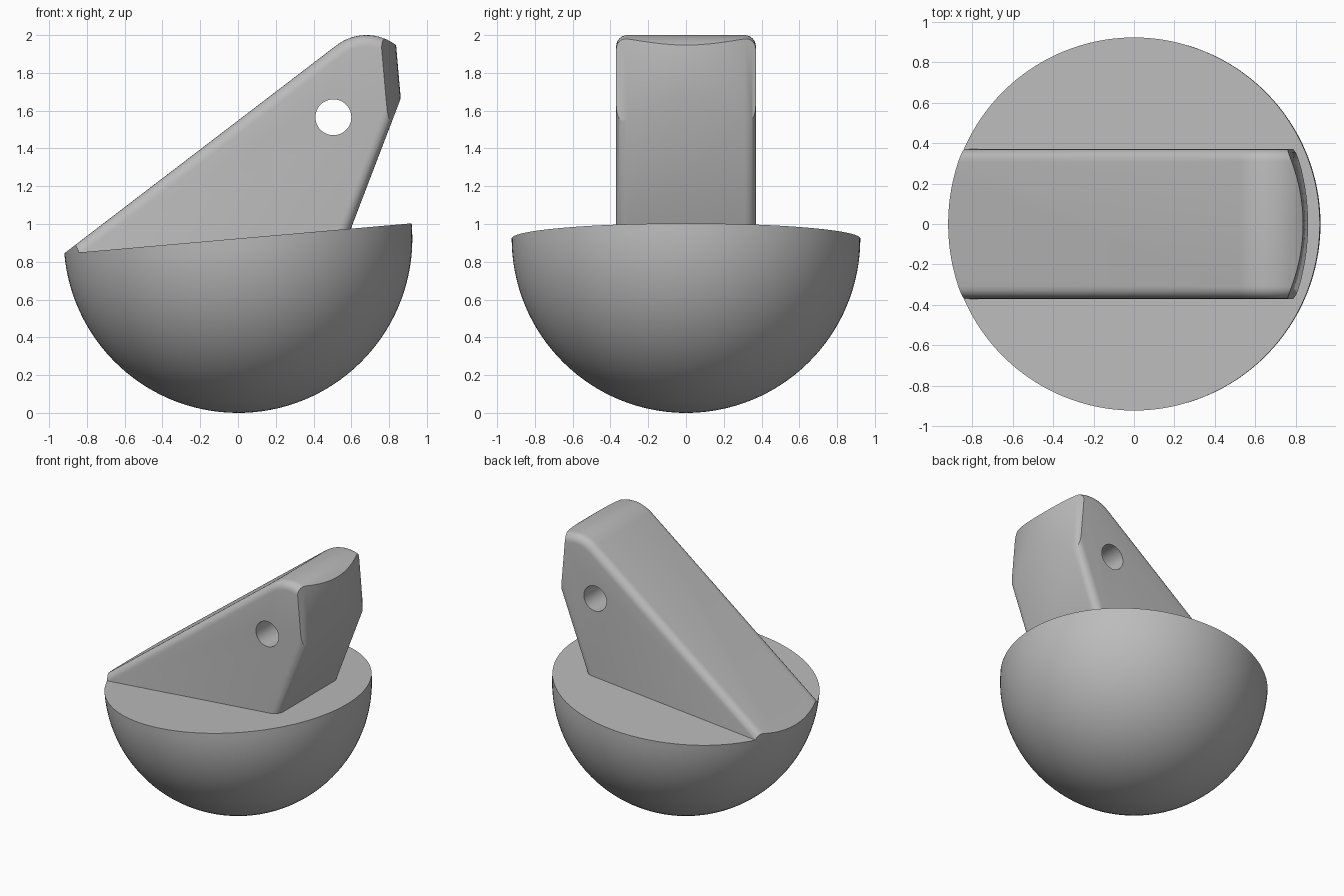
import bpy
import bmesh
from math import radians, sin, cos, pi
from mathutils import Matrix, Vector

R = 0.923          # bowl radius
TILT = Matrix.Translation((0, 0, R)) @ Matrix.Rotation(radians(-5), 4, 'Y')
HALF_WIDTH = 0.37

default = bpy.data.objects.get("Cube")
if default:
    bpy.data.objects.remove(default, do_unlink=True)

grey = bpy.data.materials.new("plain grey")
grey.use_nodes = True
grey.diffuse_color = (0.5, 0.5, 0.5, 1)
grey.node_tree.nodes["Principled BSDF"].inputs["Base Color"].default_value = (0.5, 0.5, 0.5, 1)


def make_object(name, bm):
    bmesh.ops.recalc_face_normals(bm, faces=bm.faces)
    mesh = bpy.data.meshes.new(name)
    bm.to_mesh(mesh)
    bm.free()
    mesh.materials.append(grey)
    obj = bpy.data.objects.new(name, mesh)
    bpy.context.collection.objects.link(obj)
    return obj


def select_only(obj):
    bpy.ops.object.select_all(action='DESELECT')
    obj.select_set(True)
    bpy.context.view_layer.objects.active = obj


def cylinder(name, radius, depth, matrix, segments):
    bm = bmesh.new()
    bmesh.ops.create_cone(bm, cap_ends=True, segments=segments, radius1=radius,
                          radius2=radius, depth=depth, matrix=matrix)
    obj = make_object(name, bm)
    obj.hide_render = True
    return obj


def cut(obj, tool, operation):
    mod = obj.modifiers.new("cut", 'BOOLEAN')
    mod.object, mod.operation, mod.solver = tool, operation, 'EXACT'
    select_only(obj)
    bpy.ops.object.modifier_apply(modifier=mod.name)
    bpy.data.objects.remove(tool, do_unlink=True)


# Tilted half-sphere base with a flat top
bm = bmesh.new()
bmesh.ops.create_uvsphere(bm, u_segments=128, v_segments=64, radius=R)
bmesh.ops.bisect_plane(bm, geom=bm.verts[:] + bm.edges[:] + bm.faces[:], dist=0.0001,
                       plane_co=(0, 0, 0), plane_no=(0, 0, 1), clear_outer=True)
bmesh.ops.holes_fill(bm, edges=[e for e in bm.edges if e.is_boundary])
bm.transform(TILT)
base = make_object("base_half_sphere", bm)

# Sloping block: side profile with a rounded crest, pushed across the width
crest = Vector((0.68, 1.74))
profile = [(-1.1, 0.707)]
for i in range(17):
    a = radians(127.4 - i * 5.2)
    profile.append((crest.x + 0.26 * cos(a), crest.y + 0.26 * sin(a)))
profile += [(0.9, 1.765), (0.5, 0.72)]
bm = bmesh.new()
face = bm.faces.new([bm.verts.new((x, -HALF_WIDTH, z)) for x, z in profile])
ext = bmesh.ops.extrude_face_region(bm, geom=[face])
bmesh.ops.translate(bm, vec=(0, 2 * HALF_WIDTH, 0),
                    verts=[g for g in ext["geom"] if isinstance(g, bmesh.types.BMVert)])
bmesh.ops.recalc_face_normals(bm, faces=bm.faces)
# Round the long side edges, leaving the buried underside square
long_edges = [e for e in bm.edges
              if abs(e.verts[0].co.y - e.verts[1].co.y) < 0.01
              and max(v.co.z for v in e.verts) > 0.8]
bmesh.ops.bevel(bm, geom=long_edges, offset=0.06, offset_type='OFFSET', segments=6,
                profile=0.5, affect='EDGES', clamp_overlap=True)
block = make_object("sloping_block", bm)

# Trim the block to the bowl's round outline, then drill the cross hole
trim = cylinder("trim_cylinder", R, 2.0, TILT @ Matrix.Translation((0, 0, 0.995)), 128)
cut(block, trim, 'INTERSECT')
drill = cylinder("hole_drill", 0.095, 2.0,
                 Matrix.Translation((0.505, 0, 1.565)) @ Matrix.Rotation(pi / 2, 4, 'X'), 48)
cut(block, drill, 'DIFFERENCE')

for obj in (base, block):
    select_only(obj)
    bpy.ops.object.shade_smooth_by_angle(angle=radians(30))
